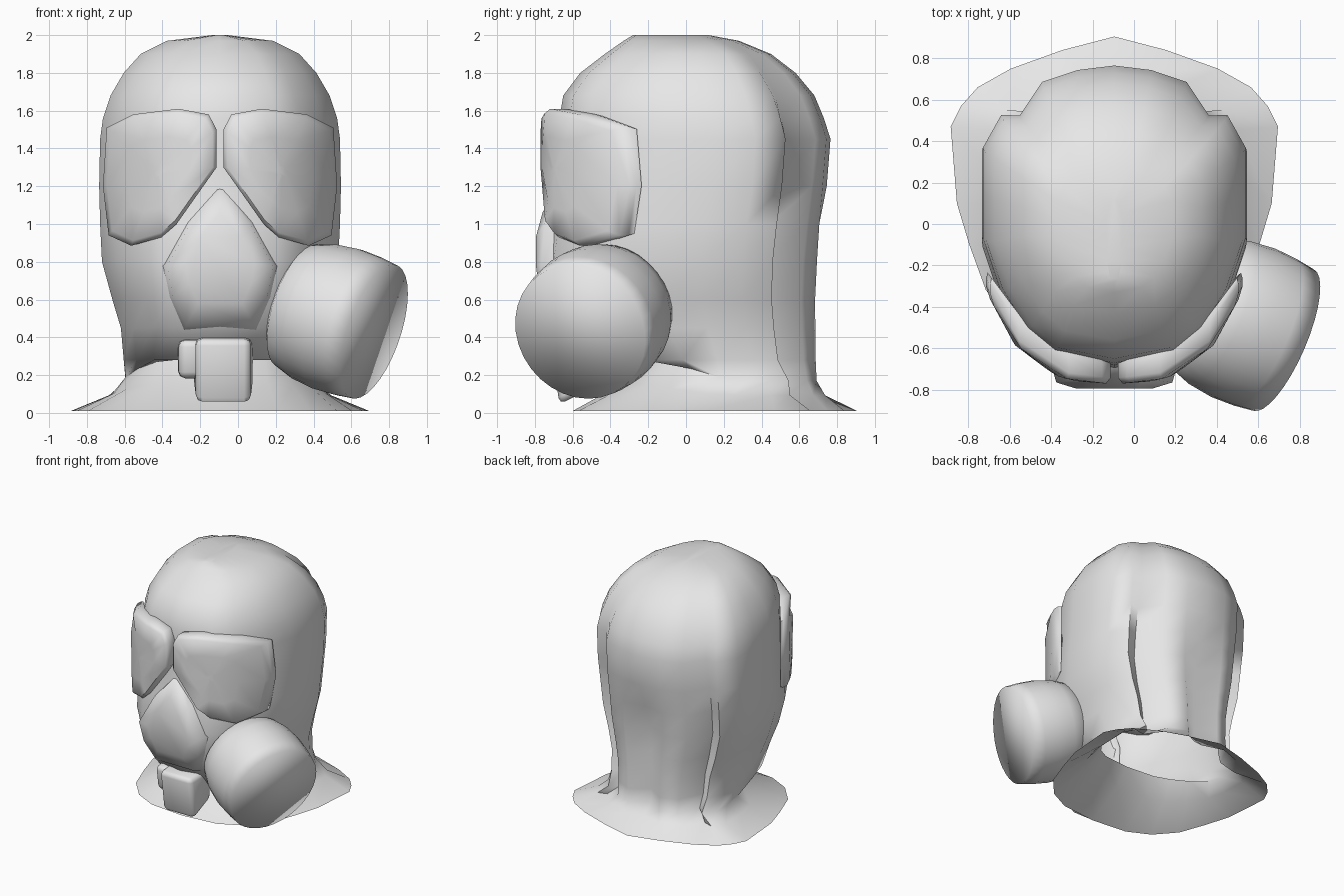
import bpy, bmesh, math
from mathutils import Vector

cube = bpy.data.objects.get("Cube")
if cube:
    bpy.data.objects.remove(cube, do_unlink=True)

CX = -0.095  # centre line of the head

grey = bpy.data.materials.new("plain_grey")
grey.use_nodes = True
grey.diffuse_color = (0.8, 0.8, 0.8, 1)
grey.node_tree.nodes["Principled BSDF"].inputs["Base Color"].default_value = (0.8, 0.8, 0.8, 1)


def finish(name, bm, angle):
    bmesh.ops.recalc_face_normals(bm, faces=bm.faces[:])
    mesh = bpy.data.meshes.new(name)
    bm.to_mesh(mesh)
    bm.free()
    mesh.materials.append(grey)
    obj = bpy.data.objects.new(name, mesh)
    bpy.context.collection.objects.link(obj)
    bpy.ops.object.select_all(action='DESELECT')
    obj.select_set(True)
    bpy.context.view_layer.objects.active = obj
    bpy.ops.object.shade_smooth_by_angle(angle=math.radians(angle))


def loft(rings, cap_start=False, cap_end=False):
    bm = bmesh.new()
    loops = [[bm.verts.new(p) for p in ring] for ring in rings]
    n = len(loops[0])
    for a, b in zip(loops, loops[1:]):
        for i in range(n):
            j = (i + 1) % n
            bm.faces.new((a[i], a[j], b[j], b[i]))
    if cap_start:
        bm.faces.new(loops[0])
    if cap_end:
        bm.faces.new(loops[-1])
    return bm


def mirrored(half):
    """Close a front-to-back half outline across the centre line."""
    pts = half + [(-x, y, z) for x, y, z in half[-2:0:-1]]
    return [(CX + x, y, z) for x, y, z in pts]


def interp(table, t):
    for (a, ya), (b, yb) in zip(table, table[1:]):
        if t <= b:
            return ya + (yb - ya) * (t - a) / (b - a)
    return table[-1][1]


# Hood: egg-shaped sections lofted from the flared collar, under the chin, to the crown
section = [(0, -1), (.47, -.92), (.68, -.76), (.87, -.49), (1, -.15), (1, .15),
           (1, .45), (.86, .67), (.72, .77), (.55, .89), (.28, .97), (0, 1)]
hem = [(0, -.6), (.3, -.57), (.48, -.48), (.62, -.32), (.7, -.1), (.76, .1),
       (.79, .47), (.74, .57), (.66, .66), (.5, .75), (.25, .84), (0, .905)]
# height, half width, front, back, rise towards the front
levels = [(.17, .5, -.2, .69, .13), (.28, .51, -.54, .69, 0),
          (.45, .525, -.67, .69, 0), (.6, .57, -.74, .69, 0), (.8, .625, -.76, .7, 0),
          (1, .635, -.73, .72, 0), (1.2, .64, -.69, .745, 0), (1.45, .635, -.68, .765, 0),
          (1.56, .62, -.67, .73, 0), (1.68, .58, -.65, .68, 0), (1.8, .51, -.56, .58, 0),
          (1.9, .42, -.43, .45, 0), (1.97, .28, -.33, .28, 0), (2, .04, -.28, .12, 0)]
valley = [(0, .12), (1.2, .1), (1.6, .06), (1.85, .04), (1.95, 0)]
groove = [(0, .1), (.8, .1), (1.2, 0)]


def hood_half(z, w, front, back, rise):
    half = []
    for i, (u, v) in enumerate(section):
        x = u * w
        y = (front + back) / 2 + v * (back - front) / 2
        if i == 8:                              # fold beside the back panel
            y -= interp(valley, z)
        elif i == 10:                           # ridge of the panel
            y += interp(groove, z) * .15
        elif i == 11:                           # hollow down the middle
            y -= interp(groove, z)
        half.append((x, y, z + rise * max(0, -v)))
    return half


neck = hood_half(*levels[0])
skirt = [(x + (hx - x) * .3, y + (hy - y) * .3, z * .55)
         for (x, y, z), (hx, hy) in zip(neck, hem)]
rings = [mirrored([(x, y, .01) for x, y in hem]), mirrored(skirt)]
rings += [mirrored(hood_half(*lv)) for lv in levels]
finish("hood", loft(rings, cap_end=True), 75)

# Muzzle plate over the nose and mouth
outline = [(0, 1.2), (.16, 1.0), (.28, .78), (.25, .62), (.18, .46)]
outline += [(-x, z) for x, z in outline[:0:-1]]
bulge = [(.46, .03), (.62, -.03), (.78, -.05), (.95, -.05), (1.2, .03)]


def muzzle_ring(scale, depth):
    return [(CX + x * scale, depth + interp(bulge, .8 + (z - .8) * scale),
             .8 + (z - .8) * scale) for x, z in outline]


finish("muzzle", loft([muzzle_ring(1.12, -.6), muzzle_ring(1, -.715),
                       muzzle_ring(.65, -.745)], cap_end=True), 75)

# Eye lenses: thick curved panes wrapping around the face
pane = [(.6, 1.51), (.46, 1.58), (.22, 1.61), (.06, 1.58), (.018, 1.5), (.018, 1.3),
        (.23, 1.0), (.31, .93), (.47, .885), (.59, .94), (.62, 1.2)]
back_curve = [(0, -.68), (.25, -.63), (.45, -.49), (.63, -.25)]
front_curve = [(0, -.775), (.25, -.745), (.48, -.58), (.63, -.31)]


def pane_ring(side, scale, curve, lift=0):
    cx, cz = .33, 1.28
    out = []
    for x, z in pane:
        d = cx + (x - cx) * scale
        out.append((CX + side * d, interp(curve, d) + lift, cz + (z - cz) * scale))
    return out


for side, label in ((1, "left"), (-1, "right")):
    finish(label + "_lens", loft([pane_ring(side, .97, back_curve, .04),
                                  pane_ring(side, 1, back_curve),
                                  pane_ring(side, 1, front_curve, .03),
                                  pane_ring(side, .93, front_curve),
                                  pane_ring(side, .55, front_curve, -.005),
                                  pane_ring(side, .08, front_curve, -.01)],
                                 cap_start=True, cap_end=True), 60)

# Filter canister turned around an axis pointing out, forward and down
axis = Vector((.88, -.38, -.3)).normalized()
end = Vector((.72, -.56, .43))
turn = axis.to_track_quat('Z', 'Y')


def circle(radius, along, sides=32):
    return [end + axis * along + turn @ Vector((radius * math.cos(t), radius * math.sin(t), 0))
            for t in (2 * math.pi * k / sides for k in range(sides))]


finish("filter_canister",
       loft([circle(r, a) for r, a in ((.26, -.51), (.34, -.46), (.375, -.35),
                                       (.39, -.22), (.385, -.1), (.372, 0))],
            cap_start=True, cap_end=True), 100)


# Outlet valve under the chin, its foot cut back to clear the collar
def block(name, lo, hi, taper, lean, lift):
    bm = bmesh.new()
    bmesh.ops.create_cube(bm, size=1)
    for v in bm.verts:
        front, low = v.co.y < 0, v.co.z < 0
        s = taper if front else 1
        v.co = [(a + b) / 2 + c * (b - a) * k
                for a, b, c, k in zip(lo, hi, v.co, (s, 1, s))]
        if low and front:
            v.co.y += lean
        elif low:
            v.co.z += lift
    bmesh.ops.bevel(bm, geom=bm.edges[:], offset=.035, segments=2,
                    profile=.5, affect='EDGES')
    finish(name, bm, 60)


block("outlet_valve", (-.235, -.72, .03), (.08, -.46, .405), .92, .05, .12)
block("valve_side_cap", (-.32, -.65, .17), (-.17, -.45, .395), .9, .03, .02)
